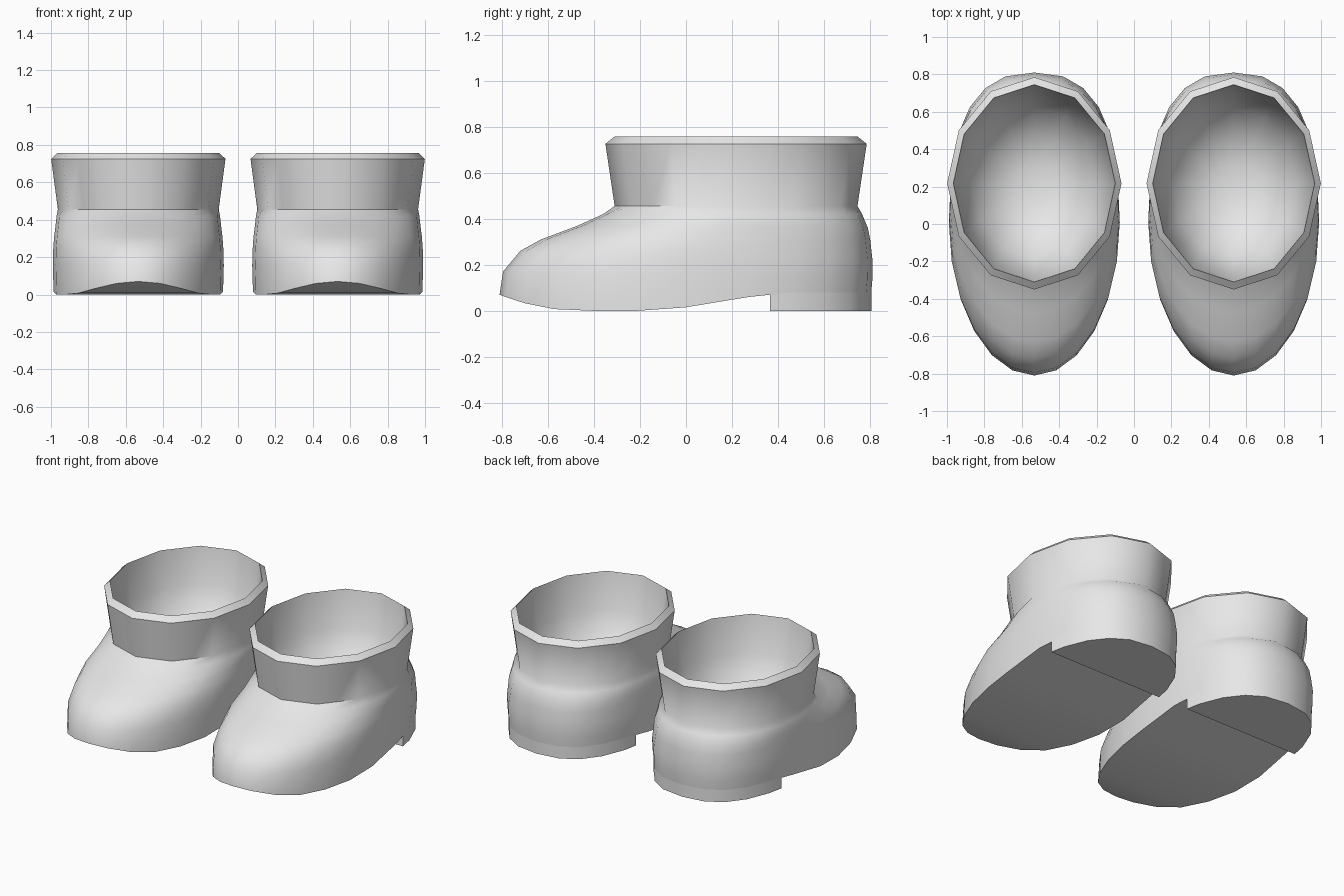
import bpy, bmesh
from math import sin, cos, tau, radians, copysign

if "Cube" in bpy.data.objects:
    bpy.data.objects.remove(bpy.data.objects["Cube"])

grey = bpy.data.materials.new("light grey")
grey.use_nodes = True
grey.diffuse_color = (0.8, 0.8, 0.8, 1)
grey.node_tree.nodes["Principled BSDF"].inputs["Base Color"].default_value = (0.8, 0.8, 0.8, 1)

SEG = 24          # points round the foot
OFFSET = 0.533    # distance of each boot from the middle
HEEL_Y, HEEL_Z = 0.365, 0.08


def ring(front, back, half, z_front, z_back, power=2.0, coarse=False):
    """Oval outline, squarer at the back; coarse makes it a twelve-sided polygon."""
    mid, length = (front + back) / 2, (back - front) / 2
    pts = []
    for i in range(SEG):
        s, c = sin(tau * i / SEG), -cos(tau * i / SEG)
        e = 2 / power if c > 0 else 1
        x = half * copysign(abs(s) ** e, s)
        y = mid + length * copysign(abs(c) ** e, c)
        t = (y - front) / (back - front)
        pts.append((x, y, z_front + (z_back - z_front) * t))
    if coarse:
        for i in range(1, SEG, 2):
            pts[i] = tuple((a + b) / 2 for a, b in zip(pts[i - 1], pts[(i + 1) % SEG]))
    return pts


def sole_height(y):
    """Rocker curve: toe lifts, ball touches the ground, arch rises to the heel."""
    if y < -0.46:
        return 0.07 * ((-0.46 - y) / 0.35) ** 2
    return HEEL_Z * min(1, max(0, (y + 0.2) / (HEEL_Y + 0.2))) ** 1.6


def bridge(bm, low, high):
    for i in range(SEG):
        j = (i + 1) % SEG
        bm.faces.new((low[i], low[j], high[j], high[i]))


def make_pair(bm, name):
    """Finish the mesh and place it on both feet."""
    bmesh.ops.recalc_face_normals(bm, faces=bm.faces)
    mesh = bpy.data.meshes.new(name)
    bm.to_mesh(mesh)
    bm.free()
    mesh.materials.append(grey)
    for side, x in (("left", OFFSET), ("right", -OFFSET)):
        obj = bpy.data.objects.new(f"{side}_{name}", mesh.copy())
        obj.location.x = x
        bpy.context.collection.objects.link(obj)
        bpy.ops.object.select_all(action="DESELECT")
        obj.select_set(True)
        bpy.context.view_layer.objects.active = obj
        bpy.ops.object.shade_smooth_by_angle(angle=radians(50))


# Boot: sole edge, foot, shaft, rim and hollow inside
outline = ring(-0.81, 0.805, 0.453, 0, 0, 2.5)
rings = [
    [(x, y, sole_height(y)) for x, y, z in outline],
    ring(-0.795, 0.81, 0.457, 0.17, 0.14, 2.5),
    ring(-0.72, 0.81, 0.455, 0.26, 0.22, 2.5),
    ring(-0.63, 0.80, 0.45, 0.31, 0.31, 2.4),
    ring(-0.47, 0.79, 0.443, 0.37, 0.36, 2.3),
    ring(-0.36, 0.765, 0.437, 0.42, 0.42, 2.1),
    ring(-0.31, 0.745, 0.43, 0.455, 0.455, coarse=True),
    ring(-0.35, 0.785, 0.466, 0.725, 0.725, coarse=True),
    ring(-0.31, 0.745, 0.433, 0.757, 0.757, coarse=True),
]
for scale, z in ((0.93, 0.52), (0.77, 0.35), (0.5, 0.24), (0.22, 0.19)):
    rings.append(ring(0.22 - 0.527 * scale, 0.22 + 0.527 * scale, 0.433 * scale, z, z, coarse=True))

bm = bmesh.new()
loops = [[bm.verts.new(p) for p in r] for r in rings]
for low, high in zip(loops, loops[1:]):
    bridge(bm, low, high)
bm.faces.new(loops[-1])
# Underside in strips from side to side
edge = loops[0]
for i in range(SEG // 2):
    corners = [edge[i], edge[i + 1], edge[SEG - i - 1], edge[-i]]
    bm.faces.new(list(dict.fromkeys(corners)))
make_pair(bm, "boot")

# Heel: the back of the sole outline, cut straight across
bm = bmesh.new()
bottom = [bm.verts.new((x, y, 0)) for x, y, z in outline]
top = [bm.verts.new((x, y, HEEL_Z)) for x, y, z in outline]
bridge(bm, bottom, top)
bm.faces.new(bottom)
bm.faces.new(top)
cut = bmesh.ops.bisect_plane(bm, geom=bm.verts[:] + bm.edges[:] + bm.faces[:],
                             plane_co=(0, HEEL_Y, 0), plane_no=(0, -1, 0), clear_outer=True)
bmesh.ops.holes_fill(bm, edges=[e for e in bm.edges if e.is_boundary], sides=0)
make_pair(bm, "heel")
